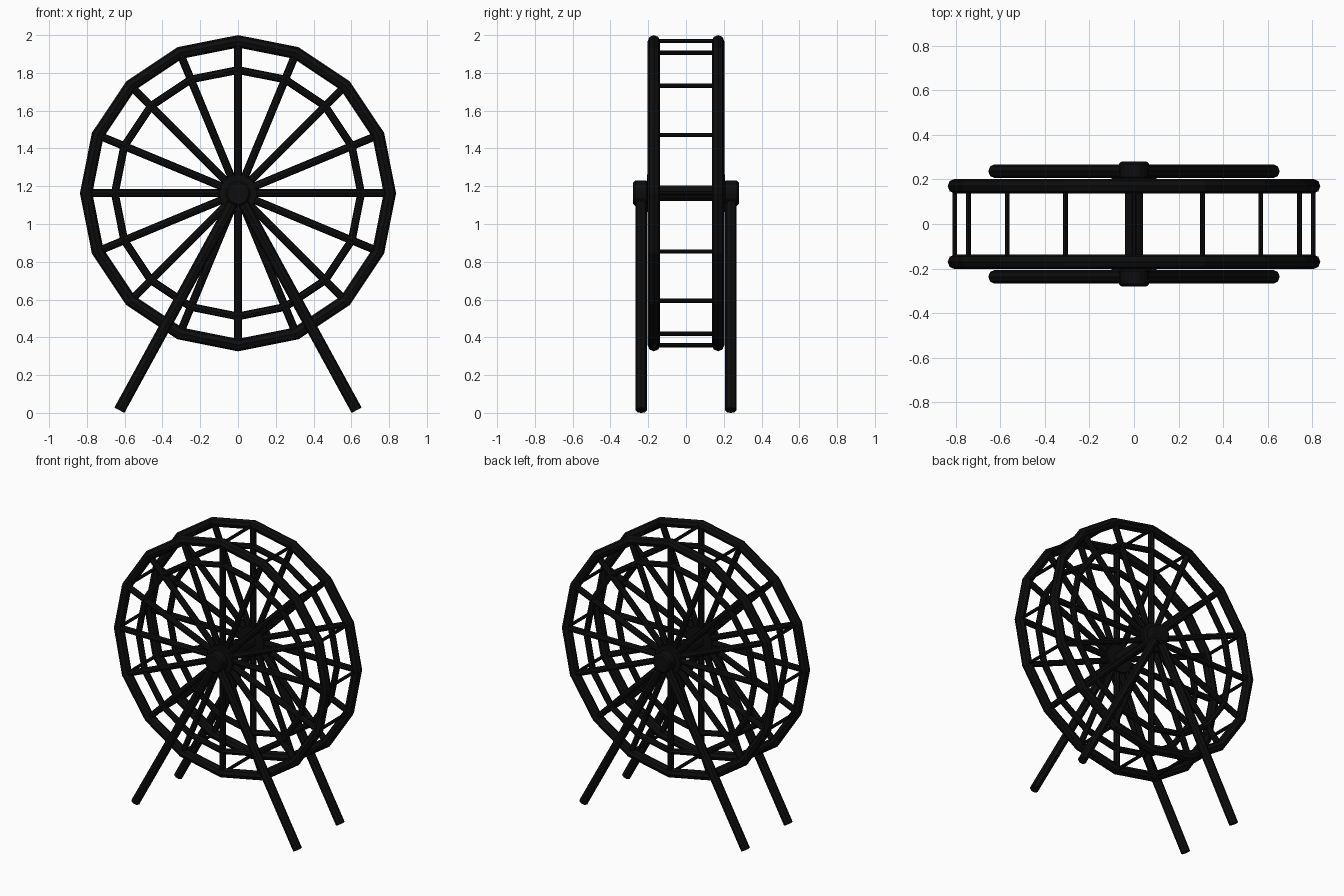
import bpy
from math import sin, cos, pi
from mathutils import Vector

if "Cube" in bpy.data.objects:
    bpy.data.objects.remove(bpy.data.objects["Cube"])

CZ = 1.163      # wheel axle height
N = 16          # sides of the wheel
SIDE_Y = 0.17   # offset of each wheel face

black = bpy.data.materials.new("black_metal")
black.diffuse_color = (0.004, 0.004, 0.004, 1)
black.use_nodes = True
black.node_tree.nodes["Principled BSDF"].inputs["Base Color"].default_value = black.diffuse_color


def finish(name, verts, faces):
    me = bpy.data.meshes.new(name)
    me.from_pydata(verts, [], faces)
    me.materials.append(black)
    ob = bpy.data.objects.new(name, me)
    bpy.context.collection.objects.link(ob)
    return ob


def rods(name, segments, r, sides):
    """Straight prisms between pairs of points, joined in one object."""
    verts, faces = [], []
    for a, b in segments:
        a, b = Vector(a), Vector(b)
        d = (b - a).normalized()
        u = d.cross(Vector((0, 1, 0)) if abs(d.y) < 0.9 else Vector((1, 0, 0))).normalized()
        w = d.cross(u)
        s = len(verts)
        for p in (a, b):
            for k in range(sides):
                t = 2 * pi * k / sides
                verts.append(p + r * (cos(t) * u + sin(t) * w))
        for k in range(sides):
            m = (k + 1) % sides
            faces.append((s + k, s + m, s + sides + m, s + sides + k))
        faces.append(tuple(s + k for k in reversed(range(sides))))
        faces.append(tuple(s + sides + k for k in range(sides)))
    return finish(name, verts, faces)


def ring(name, radius, r, y, sides=8):
    """Polygonal hoop with a tubular section."""
    verts, faces = [], []
    for i in range(N):
        a = 2 * pi * i / N
        for k in range(sides):
            t = 2 * pi * k / sides
            q = radius + r * cos(t)
            verts.append((q * cos(a), y + r * sin(t), CZ + q * sin(a)))
    for i in range(N):
        for k in range(sides):
            j, m = (i + 1) % N, (k + 1) % sides
            faces.append((i * sides + k, i * sides + m, j * sides + m, j * sides + k))
    return finish(name, verts, faces)


def rim(i, radius, y):
    a = 2 * pi * i / N
    return (radius * cos(a), y, CZ + radius * sin(a))


for s, tag in ((-1, "front"), (1, "back")):
    y = s * SIDE_Y
    # wheel face: two hoops and spokes
    ring(tag + "_outer_hoop", 0.804, 0.033, y)
    ring(tag + "_inner_hoop", 0.652, 0.021, y)
    rods(tag + "_spokes", [((0, y, CZ), rim(i, 0.80, y)) for i in range(N)], 0.021, 8)
    # hub disc and bearing cap
    rods(tag + "_hub_disc", [((0, s * 0.142, CZ), (0, s * 0.207, CZ))], 0.1, 16)
    cap = rods(tag + "_bearing_cap", [((0, s * 0.2, CZ), (0, s * 0.28, CZ))], 0.067, 16)
    bev = cap.modifiers.new("bevel", 'BEVEL')
    bev.width, bev.segments = 0.01, 1
    # splayed support legs
    rods(tag + "_legs", [((0, s * 0.237, CZ), (x, s * 0.237, 0.014)) for x in (-0.628, 0.628)], 0.03, 8)

# crossbars joining both outer hoops, and the axle
rods("crossbars", [(rim(i, 0.805, -SIDE_Y), rim(i, 0.805, SIDE_Y)) for i in range(N)], 0.011, 8)
rods("axle", [((0, -0.2, CZ), (0, 0.2, CZ))], 0.041, 12)
